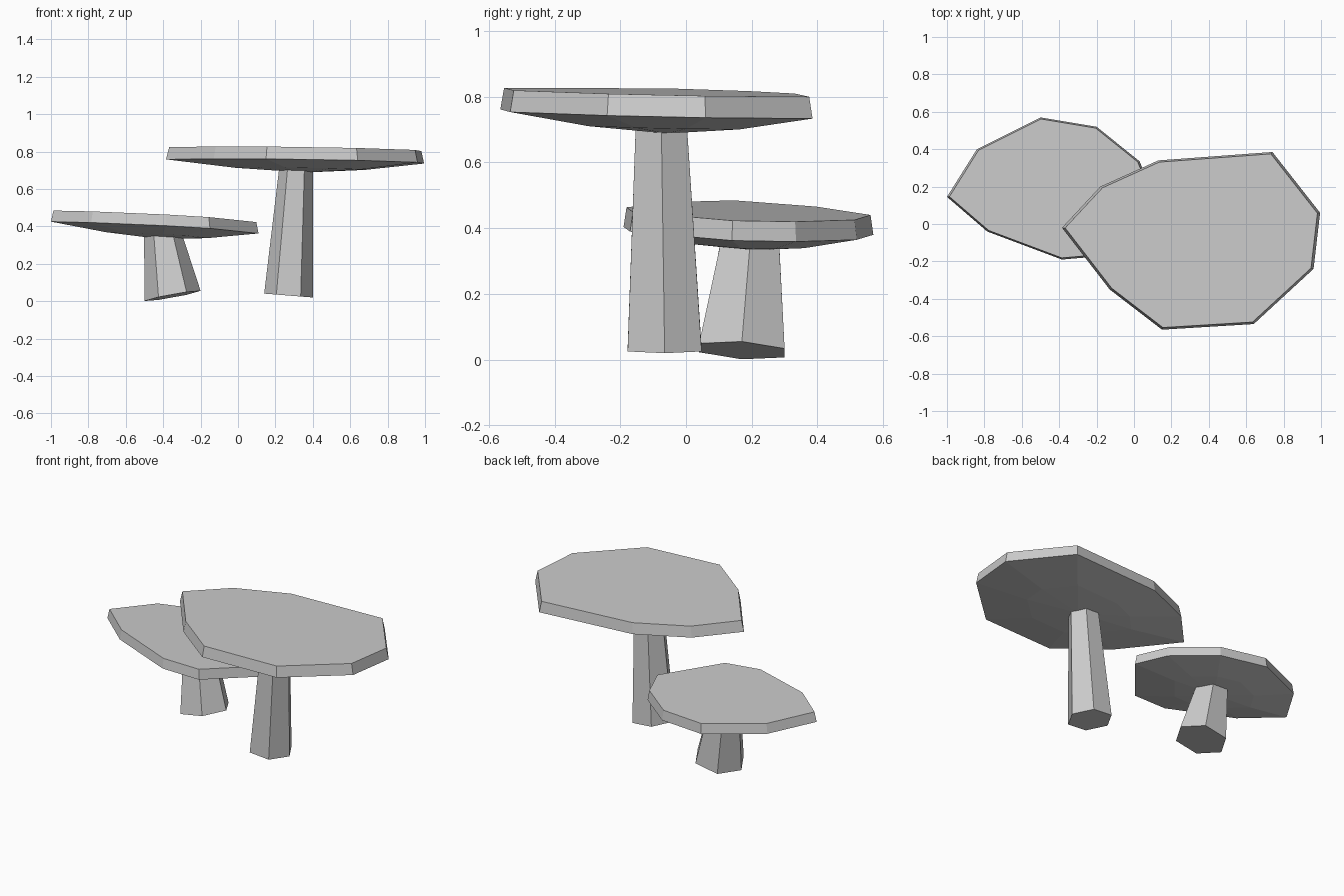
import bpy, bmesh, math

if "Cube" in bpy.data.objects:
    bpy.data.objects.remove(bpy.data.objects["Cube"])

stone = bpy.data.materials.new("pale_grey")
stone.diffuse_color = (0.6, 0.6, 0.6, 1)
stone.use_nodes = True
stone.node_tree.nodes["Principled BSDF"].inputs["Base Color"].default_value = stone.diffuse_color


def loft(name, rings, bottom_tip=None):
    """Skin a stack of rings listed from bottom to top, capping both ends."""
    bm = bmesh.new()
    loops = [[bm.verts.new(p) for p in ring] for ring in rings]
    n = len(loops[0])
    for low, high in zip(loops, loops[1:]):
        for i in range(n):
            j = (i + 1) % n
            bm.faces.new((low[i], low[j], high[j], high[i]))
    bm.faces.new(loops[-1])
    if bottom_tip:
        tip = bm.verts.new(bottom_tip)
        for i in range(n):
            bm.faces.new((tip, loops[0][(i + 1) % n], loops[0][i]))
    else:
        bm.faces.new(loops[0][::-1])
    bmesh.ops.recalc_face_normals(bm, faces=bm.faces[:])
    mesh = bpy.data.meshes.new(name)
    bm.to_mesh(mesh)
    bm.free()
    mesh.materials.append(stone)
    obj = bpy.data.objects.new(name, mesh)
    bpy.context.collection.objects.link(obj)
    return obj


def cap(name, outline, centre, tilt, thickness, depth):
    """Tilted nine-sided plate with a shallow rounded underside."""
    cx, cy = centre
    z0, sx, sy = tilt

    def ring(scale, dz):
        pts = [(cx + (x - cx) * scale, cy + (y - cy) * scale) for x, y in outline]
        return [(x, y, z0 + sx * x + sy * y + dz) for x, y in pts]

    tip = (cx, cy, z0 + sx * cx + sy * cy - depth)
    return loft(name, [ring(0.5, -0.67 * depth), ring(1, 0), ring(0.977, thickness)], tip)


def stem(name, base, base_r, base_tilt, top, top_r, top_tilt):
    """Tapering leaning hexagonal stem with slanted ends."""
    def ring(c, r, tilt):
        pts = []
        for i in range(6):
            dx, dy = r * math.cos(i * math.pi / 3), r * math.sin(i * math.pi / 3)
            pts.append((c[0] + dx, c[1] + dy, c[2] + tilt[0] * dx + tilt[1] * dy))
        return pts

    return loft(name, [ring(base, base_r, base_tilt), ring(top, top_r, top_tilt)])


# Tall mushroom
cap("tall_cap",
    [(-0.385, -0.02), (-0.13, -0.35), (0.15, -0.565), (0.64, -0.535), (0.96, -0.24),
     (0.995, 0.06), (0.74, 0.385), (0.13, 0.34), (-0.18, 0.20)],
    (0.36, -0.06), (0.752, -0.015, -0.02), 0.066, 0.06)
stem("tall_stem", (0.27, -0.065, 0.03), 0.13, (-0.08, 0),
     (0.31, -0.075, 0.71), 0.09, (0, 0))

# Short mushroom
cap("short_cap",
    [(-1.0, 0.145), (-0.785, -0.04), (-0.385, -0.19), (-0.15, -0.17), (0.11, 0.14),
     (0.03, 0.335), (-0.20, 0.52), (-0.50, 0.57), (-0.84, 0.40)],
    (-0.42, 0.2), (0.374, -0.057, -0.04), 0.06, 0.057)
stem("short_stem", (-0.35, 0.17, 0.028), 0.15, (0.18, -0.06),
     (-0.40, 0.195, 0.36), 0.102, (-0.057, -0.04))
